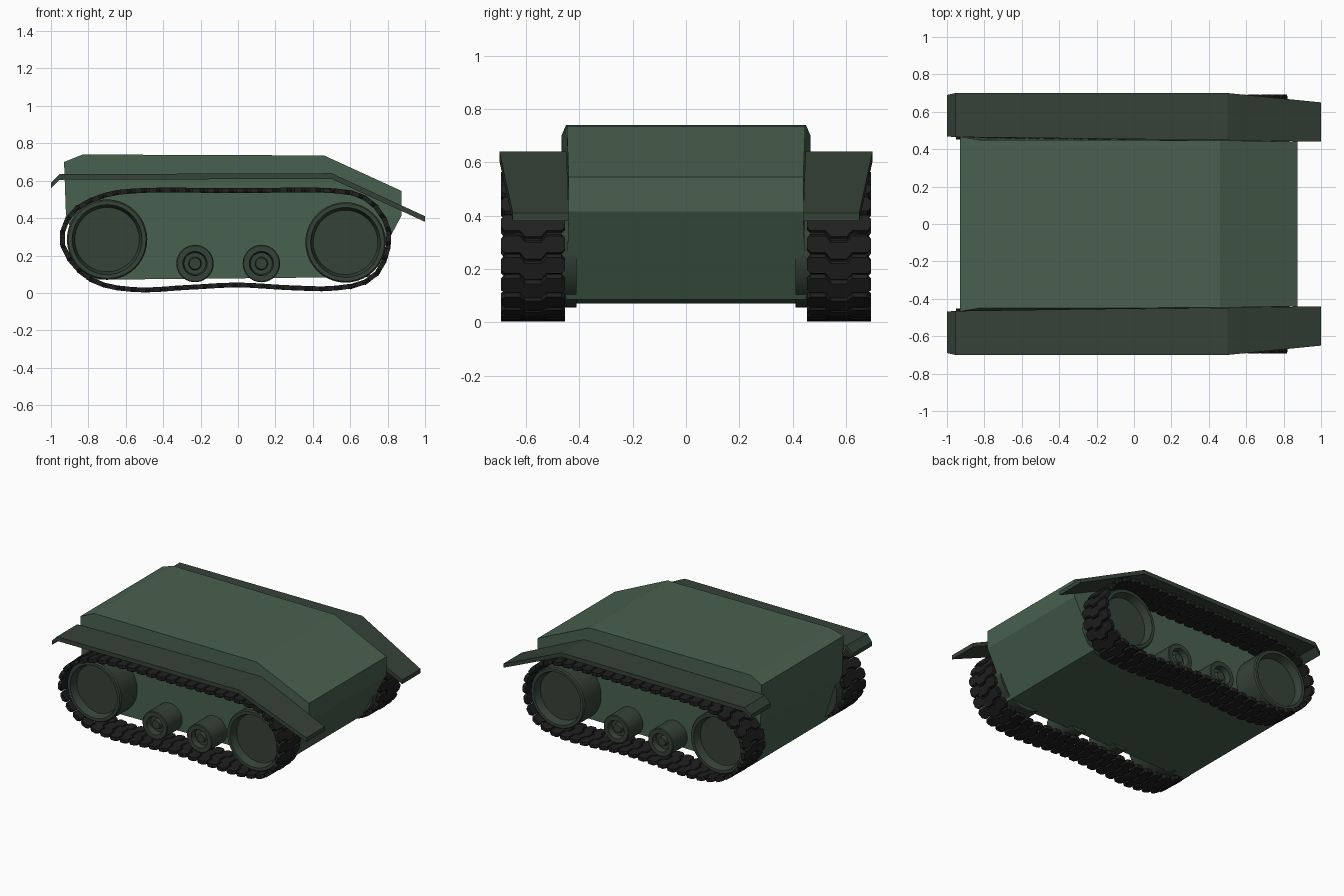
import bpy, bmesh, math
from mathutils import Vector

cube = bpy.data.objects.get("Cube")
if cube:
    bpy.data.objects.remove(cube, do_unlink=True)


def material(name, rgb):
    mat = bpy.data.materials.new(name)
    mat.use_nodes = True
    mat.diffuse_color = (*rgb, 1)
    mat.node_tree.nodes["Principled BSDF"].inputs["Base Color"].default_value = (*rgb, 1)
    return mat


hull_green = material("hull green", (0.065, 0.118, 0.077))
dark_green = material("dark green", (0.036, 0.055, 0.039))
track_black = material("track black", (0.014, 0.014, 0.014))


def add_loft(bm, rings):
    """Skin a list of equal-length closed rings and cap both ends."""
    loops = [[bm.verts.new(p) for p in ring] for ring in rings]
    n = len(loops[0])
    for a, b in zip(loops, loops[1:]):
        for i in range(n):
            j = (i + 1) % n
            bm.faces.new((a[i], a[j], b[j], b[i]))
    bm.faces.new(loops[0][::-1])
    bm.faces.new(loops[-1])


def finish(bm, name, mat, smooth=False):
    bmesh.ops.recalc_face_normals(bm, faces=bm.faces)
    mesh = bpy.data.meshes.new(name)
    bm.to_mesh(mesh)
    bm.free()
    mesh.materials.append(mat)
    obj = bpy.data.objects.new(name, mesh)
    bpy.context.collection.objects.link(obj)
    if smooth:
        bpy.ops.object.select_all(action="DESELECT")
        obj.select_set(True)
        bpy.context.view_layer.objects.active = obj
        bpy.ops.object.shade_smooth_by_angle(angle=math.radians(30))
    return obj


# Hull: side outline as (x, z, half width)
hull_outline = [(-0.93, 0.70, 0.467), (-0.83, 0.74, 0.45), (0.46, 0.735, 0.447),
                (0.875, 0.545, 0.44), (0.875, 0.415, 0.44), (0.70, 0.085, 0.45),
                (-0.81, 0.07, 0.455), (-0.92, 0.42, 0.465)]
bm = bmesh.new()
add_loft(bm, [[(x, s * w, z) for x, z, w in hull_outline] for s in (-1, 1)])
finish(bm, "hull", hull_green)


# Fender: bent plate, stations as (x, top z, inner y, outer y)
fender_stations = [(-1.0, 0.59, 0.468, 0.69), (-0.955, 0.635, 0.465, 0.70),
                   (0.50, 0.64, 0.448, 0.70), (1.0, 0.41, 0.44, 0.65)]


def make_fender(side, label):
    bm = bmesh.new()
    add_loft(bm, [[(x, side * a, z), (x, side * b, z),
                   (x, side * b, z - 0.03), (x, side * a, z - 0.03)]
                  for x, z, a, b in fender_stations])
    finish(bm, label + "_fender", dark_green)


# Wheels: revolved profiles as (radius, distance from the centre line)
big_profile = [(0.215, 0.41), (0.215, 0.635), (0.208, 0.645), (0.187, 0.645),
               (0.172, 0.59)]
small_profile = [(0.1, 0.41), (0.1, 0.615), (0.095, 0.62), (0.065, 0.62),
                 (0.058, 0.58), (0.035, 0.58), (0.03, 0.605)]


def make_wheel(name, x, z, profile, side):
    bm = bmesh.new()
    steps = 40
    angles = [math.tau * i / steps for i in range(steps)]
    add_loft(bm, [[(x + r * math.cos(a), side * y, z + r * math.sin(a)) for a in angles]
                  for r, y in profile])
    finish(bm, name, dark_green, smooth=True)


# Track path: a slack closed loop in x and z, clockwise from the rear
track_path = [Vector(p) for p in (
    (-0.938, 0.285), (-0.89, 0.42), (-0.745, 0.51), (-0.52, 0.547), (0, 0.547),
    (0.49, 0.547), (0.68, 0.503), (0.785, 0.385), (0.803, 0.26), (0.757, 0.13),
    (0.66, 0.053), (0.49, 0.024), (0.275, 0.028), (0, 0.042), (-0.26, 0.03),
    (-0.53, 0.017), (-0.74, 0.052), (-0.875, 0.15))]


def smooth_loop(points, steps=14):
    out, n = [], len(points)
    for i in range(n):
        p0, p1, p2, p3 = (points[(i + k) % n] for k in (-1, 0, 1, 2))
        for k in range(steps):
            t = k / steps
            out.append(0.5 * (2 * p1 + (p2 - p0) * t + (2 * p0 - 5 * p1 + 4 * p2 - p3) * t ** 2
                              + (3 * p1 - p0 - 3 * p2 + p3) * t ** 3))
    return out


def even_points(loop, count):
    """Evenly spaced positions and directions along a closed loop."""
    total = sum((b - a).length for a, b in zip(loop, loop[1:] + loop[:1]))
    out, walked, k = [], 0.0, 0
    for a, b in zip(loop, loop[1:] + loop[:1]):
        length = (b - a).length
        while k < count and k * total / count < walked + length:
            f = (k * total / count - walked) / length
            out.append((a.lerp(b, f), (b - a).normalized()))
            k += 1
        walked += length
    return out, total / count


# Track link: half columns as (distance across, length factor, forward shift)
half_columns = [(0.03, 1, 0.024), (0.05, 1, 0), (0.106, 1, 0), (0.12, 0.55, 0)]
columns = [(-w, f, s) for w, f, s in reversed(half_columns)] + half_columns


def make_track(side, label):
    bm = bmesh.new()
    links, pitch = even_points(smooth_loop(track_path), 52)
    for pos, along in links:
        out = Vector((-along.y, along.x))
        rings = []
        for height, scale in ((-0.013, 0.85), (-0.002, 1), (0.013, 0.82)):
            half = pitch * 0.49 * scale
            outline = [(w, s + f * half) for w, f, s in columns]
            outline += [(w, s - f * half) for w, f, s in reversed(columns)]
            ring = []
            for w, s in outline:
                p = pos + along * (s - 0.008) + out * height
                ring.append((p.x, side * (0.573 + w), max(p.y, 0)))
            rings.append(ring)
        add_loft(bm, rings)
    finish(bm, label + "_track", track_black)


# Running gear on both flanks
for side, label in ((-1, "front"), (1, "back")):
    make_fender(side, label)
    make_track(side, label)
    make_wheel(label + "_drive_wheel", 0.575, 0.27, big_profile, side)
    make_wheel(label + "_idler_wheel", -0.70, 0.285, big_profile, side)
    for i, x in enumerate((-0.23, 0.125)):
        make_wheel(f"{label}_road_wheel_{i + 1}", x, 0.157, small_profile, side)
